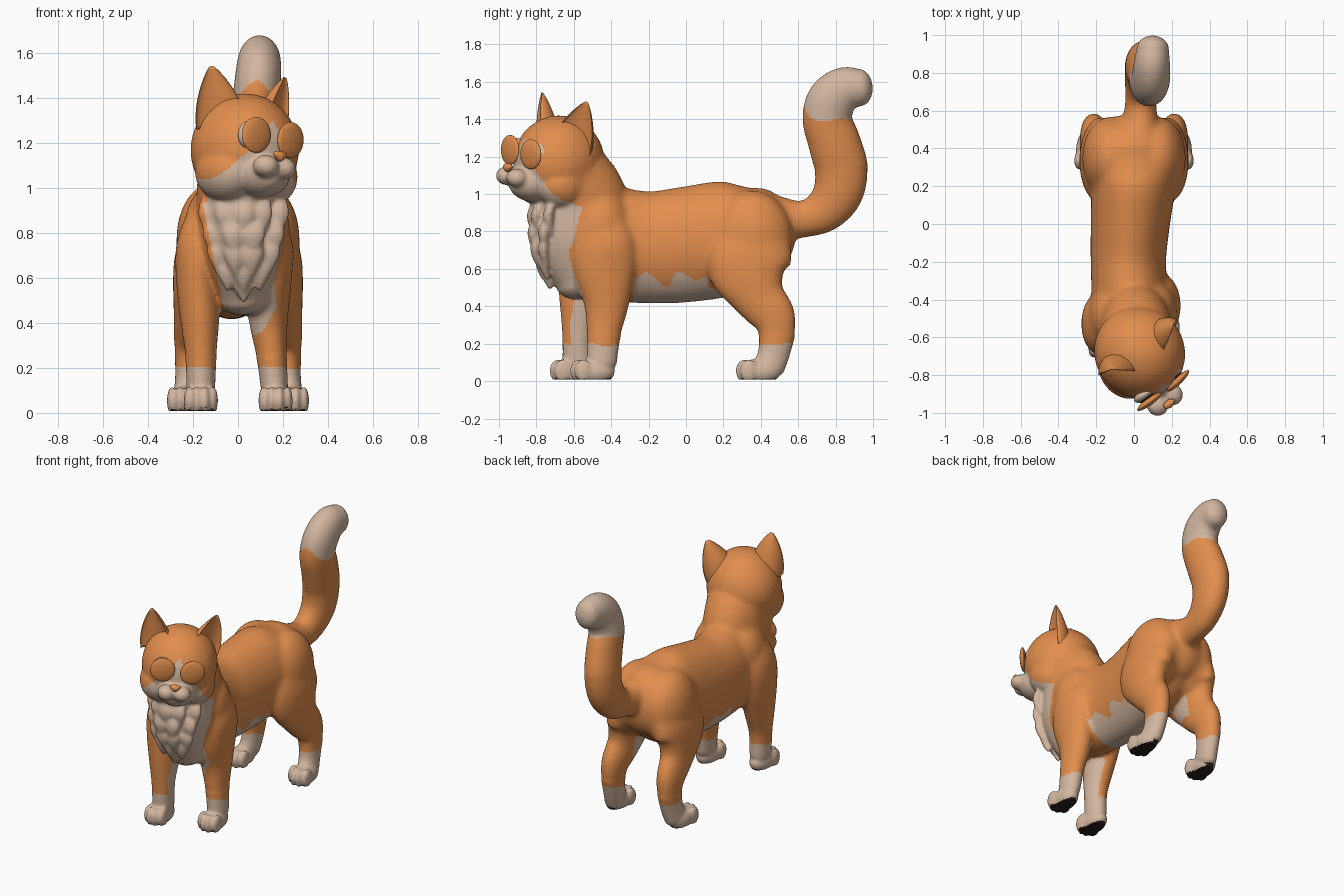
import bpy, bmesh
from math import sin, cos, pi, radians
from mathutils import Vector, Matrix

cube = bpy.data.objects.get("Cube")
if cube:
    bpy.data.objects.remove(cube)


def material(name, rgb):
    m = bpy.data.materials.new(name)
    m.use_nodes = True
    m.diffuse_color = (*rgb, 1)
    m.node_tree.nodes["Principled BSDF"].inputs["Base Color"].default_value = (*rgb, 1)
    return m


ORANGE, CREAM, DARK = 0, 1, 2
mats = [material("orange fur", (0.76, 0.27, 0.075)),
        material("cream fur", (0.65, 0.47, 0.35)),
        material("dark pads", (0.02, 0.012, 0.012))]

# Head frame: turned and slightly tilted
HEAD = (Matrix.Translation((0.03, -0.68, 1.17)) @ Matrix.Rotation(radians(36), 4, 'Z')
        @ Matrix.Rotation(radians(7), 4, 'Y'))
UNHEAD = HEAD.inverted()


def ball(bm, center, radii, frame=Matrix(), turn=0):
    m = (frame @ Matrix.Translation(center) @ Matrix.Rotation(radians(turn), 4, 'Z')
         @ Matrix.Diagonal((*radii, 1)))
    bmesh.ops.create_uvsphere(bm, u_segments=32, v_segments=20, radius=1, matrix=m)


def skin(bm, rings):
    """Bridge a list of point rings and close both ends."""
    loops = [[bm.verts.new(p) for p in ring] for ring in rings]
    n = len(loops[0])
    for a, b in zip(loops, loops[1:]):
        for i in range(n):
            bm.faces.new((a[i], a[(i + 1) % n], b[(i + 1) % n], b[i]))
    bm.faces.new(loops[0][::-1])
    bm.faces.new(loops[-1])


def limb(bm, keys, steps=6, dome=0.8, sides=28):
    """Smooth tube through (x, y, z, side radius, depth radius) with round ends."""
    k = [Vector(v) for v in keys]
    k = [2 * k[0] - k[1]] + k + [2 * k[-1] - k[-2]]
    path = []
    for p, q, r, s in zip(k, k[1:], k[2:], k[3:]):
        for j in range(steps):
            t = j / steps
            path.append(0.5 * (2 * q + (r - p) * t + (2 * p - 5 * q + 4 * r - s) * t * t
                               + (3 * q - p - 3 * r + s) * t ** 3))
    path.append(k[-2])
    pos = [Vector(v[:3]) for v in path]
    rings = []

    def ring(i, angle=0.0, way=0):
        t = (pos[min(i + 1, len(pos) - 1)] - pos[max(i - 1, 0)]).normalized()
        side = (Vector((1, 0, 0)) - t * t.x).normalized()
        up = t.cross(side)
        a, b = abs(path[i][3]), abs(path[i][4])
        c = pos[i] + t * (way * dome * min(a, b) * sin(angle))
        rings.append([c + cos(angle) * (side * a * cos(2 * pi * j / sides)
                                        + up * b * sin(2 * pi * j / sides))
                      for j in range(sides)])

    caps = [radians(d) for d in (18, 36, 54, 70, 84)]
    for d in reversed(caps):
        ring(0, d, -1)
    for i in range(len(path)):
        ring(i)
    for d in caps:
        ring(len(path) - 1, d, 1)
    skin(bm, rings)


def finish(bm, name, mat=ORANGE):
    bmesh.ops.recalc_face_normals(bm, faces=bm.faces[:])
    me = bpy.data.meshes.new(name)
    bm.to_mesh(me)
    bm.free()
    me.materials.append(mats[mat])
    for p in me.polygons:
        p.use_smooth = True
    ob = bpy.data.objects.new(name, me)
    bpy.context.collection.objects.link(ob)
    return ob


# Torso, chest with neck, and tail
bm = bmesh.new()
limb(bm, [(0, .41, .81, .215, .23), (0, .25, .77, .225, .305), (-.02, 0, .73, .21, .31),
          (-.03, -.2, .715, .2, .3), (-.02, -.4, .735, .2, .305), (0, -.55, .77, .18, .27)])
limb(bm, [(.02, -.53, .54, .13, .17), (.01, -.575, .75, .19, .25), (.01, -.575, .95, .195, .265),
          (.025, -.635, 1.1, .2, .235)])
limb(bm, [(.03, .46, .87, .11, .13), (.035, .62, .865, .085, .1), (.04, .73, .905, .088, .117),
          (.048, .81, 1.0, .098, .135), (.055, .83, 1.13, .103, .143), (.07, .795, 1.27, .103, .14),
          (.08, .755, 1.40, .103, .132), (.09, .78, 1.50, .102, .132), (.095, .85, 1.56, .096, .12),
          (.1, .93, 1.57, .085, .1)])

# Shoulders and front legs, the right one stepping forward
ball(bm, (.085, -.46, .82), (.145, .165, .21))
ball(bm, (-.085, -.48, .82), (.155, .18, .21))
limb(bm, [(.10, -.43, .86, .09, .13), (.135, -.43, .74, .11, .165), (.14, -.435, .6, .1, .17),
          (.135, -.425, .42, .088, .125), (.15, -.44, .25, .068, .092), (.163, -.45, .1, .06, .08)])
limb(bm, [(-.13, -.5, .86, .1, .13), (-.17, -.52, .74, .105, .165), (-.18, -.535, .6, .097, .155),
          (-.17, -.56, .42, .088, .118), (-.165, -.58, .25, .07, .082),
          (-.165, -.58, .1, .063, .08)])

# Haunches and hind legs
for s in (-1, 1):
    ball(bm, (s * .12, .35, .77), (.155, .22, .25))
    limb(bm, [(s * .145, .345, .78, .11, .21), (s * .175, .34, .67, .11, .228),
              (s * .19, .34, .57, .1, .21), (s * .2, .39, .45, .087, .145),
              (s * .21, .465, .35, .077, .122), (s * .215, .485, .26, .066, .1),
              (s * .22, .47, .15, .06, .085), (s * .228, .445, .08, .06, .085)])

# Paws with four toes each
for x, y in ((.167, -.495), (-.165, -.605), (.24, .39), (-.24, .39)):
    ball(bm, (x, y, .05), (.067, .115, .07))
    for dx in (-.054, -.019, .019, .054):
        back = abs(dx) * .7
        ball(bm, (x + dx, y - .092 + back, .055), (.022, .047, .062))

# Skull, cheeks, muzzle and chin
ball(bm, (0, 0, 0), (.238, .248, .25), HEAD)
ball(bm, (-.01, -.15, -.105), (.13, .14, .11), HEAD)
ball(bm, (-.027, -.22, -.135), (.06, .06, .05), HEAD)
for s in (-1, 1):
    ball(bm, (s * .11, -.03, -.11), (.128, .16, .135), HEAD)
    ball(bm, (s * .048 - .03, -.28, -.082), (.057, .06, .05), HEAD)

# Chest ruff: overlapping pointed locks in rows
for z, count, half, front in ((.90, 5, .15, -.818), (.81, 4, .13, -.822), (.73, 4, .11, -.805),
                              (.66, 3, .07, -.772), (.61, 1, 0, -.738)):
    for i in range(count):
        x = -half + 2 * half * i / max(count - 1, 1)
        y = front + 3.8 * x * x
        x += .025
        limb(bm, [(x, y + .03, z + .08, .03, .015), (x, y, z, .054, .03),
                  (x, y, z - .055, .042, .026),
                  (x, y + .012, z - .11, .012, .014)], steps=4, sides=16)

# Fuse the parts into one soft skin
rough = finish(bm, "rough_body")
remesh = rough.modifiers.new("fuse", 'REMESH')
remesh.mode = 'VOXEL'
remesh.voxel_size = 0.0095
soften = rough.modifiers.new("soften", 'SMOOTH')
soften.factor = 0.5
soften.iterations = 6
bpy.context.view_layer.update()
fused = bpy.data.meshes.new_from_object(rough.evaluated_get(bpy.context.evaluated_depsgraph_get()))
bpy.data.objects.remove(rough)
fused.name = "body"
body = bpy.data.objects.new("body", fused)
bpy.context.collection.objects.link(body)
fused.materials.clear()
for m in mats:
    fused.materials.append(m)

# Melt the shoulders, haunches and tail root together; flatten the soles
bm = bmesh.new()
bm.from_mesh(fused)
soft = [v for v in bm.verts if .25 < v.co.z < 1.15 and v.co.y > -.6]
for _ in range(22):
    bmesh.ops.smooth_vert(bm, verts=soft, factor=0.5, use_axis_x=True, use_axis_y=True,
                          use_axis_z=True)
for v in bm.verts:
    v.co.z = max(v.co.z, 0.008)
bm.to_mesh(fused)
bm.free()
fused.update()


def coat(c, n):
    """Fur colour from position and facing."""
    x, y, z = c
    wave = .012 * sin(23 * y + 9 * x) + .012 * sin(41 * y + 17 * z)
    inward = -n.x if x > 0 else n.x
    if z < .03 and n.z < -.6:
        return DARK
    if y > .5 and z > .7:
        return CREAM if z > 1.395 + .08 * max(0, -n.y) ** 3 + wave * .5 else ORANGE
    if z < .195 + wave * .6:
        return CREAM
    # Face mask with a blaze between the eyes
    h = UNHEAD @ c
    if z > .94 and h.length < .42:
        white = h.y < .04 and h.z < .13 - 1.4 * abs(h.x + .02)
        return CREAM if white else ORANGE
    # Chest
    edge = -.555 - .06 * max(0, sin((.92 - z) * 7)) + wave * .6
    if y < edge and z > .42 and x > -.16 + (.95 - z) * .2:
        return CREAM
    # Belly
    if -.28 < y < .25 and .38 < z < .55 + 2 * wave and abs(x) < .21:
        return CREAM if y < .12 or abs(x) < .12 else ORANGE
    # Inner sides of the legs
    if z < .62 and y < -.3:
        if x < 0:
            return CREAM if inward > .5 and y > -.6 + wave and z < .56 else ORANGE
        front = y < -.45 and n.x < .5 and x < .1 + (z - .35) * .6
        return CREAM if z > .35 + wave and (inward > .5 or front) else ORANGE
    if .38 + wave < z < .56 and y < .4 and inward > .45:
        return CREAM
    return ORANGE


for p in fused.polygons:
    p.use_smooth = True
    p.material_index = coat(p.center, p.normal)

# Ears: tapered shells, hollow at the front and splayed outwards
for s, side in ((-1, "right"), (1, "left")):
    bm = bmesh.new()
    splay = Matrix.Rotation(radians(s * 30), 3, 'Z')
    rings = []
    for i in range(17):
        t = i / 16
        w = .103 * (1 - t ** 1.8) ** .9 + .008
        base = Vector((s * (.125 + .08 * t) - .012, .01 + .005 * t, .09 + .258 * t))
        ring = []
        for j in range(32):
            a = 2 * pi * j / 32
            d = sin(a) if sin(a) > 0 else -.4 * sin(a)
            ring.append(HEAD @ (base + splay @ Vector((w * cos(a), 1.05 * w * (d - .35),
                                                       -s * .25 * w * cos(a)))))
        rings.append(ring)
    skin(bm, rings)
    finish(bm, side + "_ear")

# Eyes: pale ball, dark pupil and the round disc in front
for s, side in ((-1, "right"), (1, "left")):
    for part, depth, size, thick, mat in (("eyeball", -.194, .064, .03, CREAM),
                                          ("pupil", -.21, .05, .018, DARK),
                                          ("eye_disc", -.241, .08, .02, ORANGE)):
        bm = bmesh.new()
        ball(bm, (s * .095 - .024, depth, .052), (size * .98, thick, size), HEAD, 4 + s * 4)
        finish(bm, side + "_" + part, mat)

# Nose, wider at the top
bm = bmesh.new()
ball(bm, (-.03, -.312, -.033), (.03, .022, .024), HEAD)
for v in bm.verts:
    h = UNHEAD @ v.co
    h.x = -.03 + (h.x + .03) * (1 + (h.z + .033) * 25)
    v.co = HEAD @ h
finish(bm, "nose")
